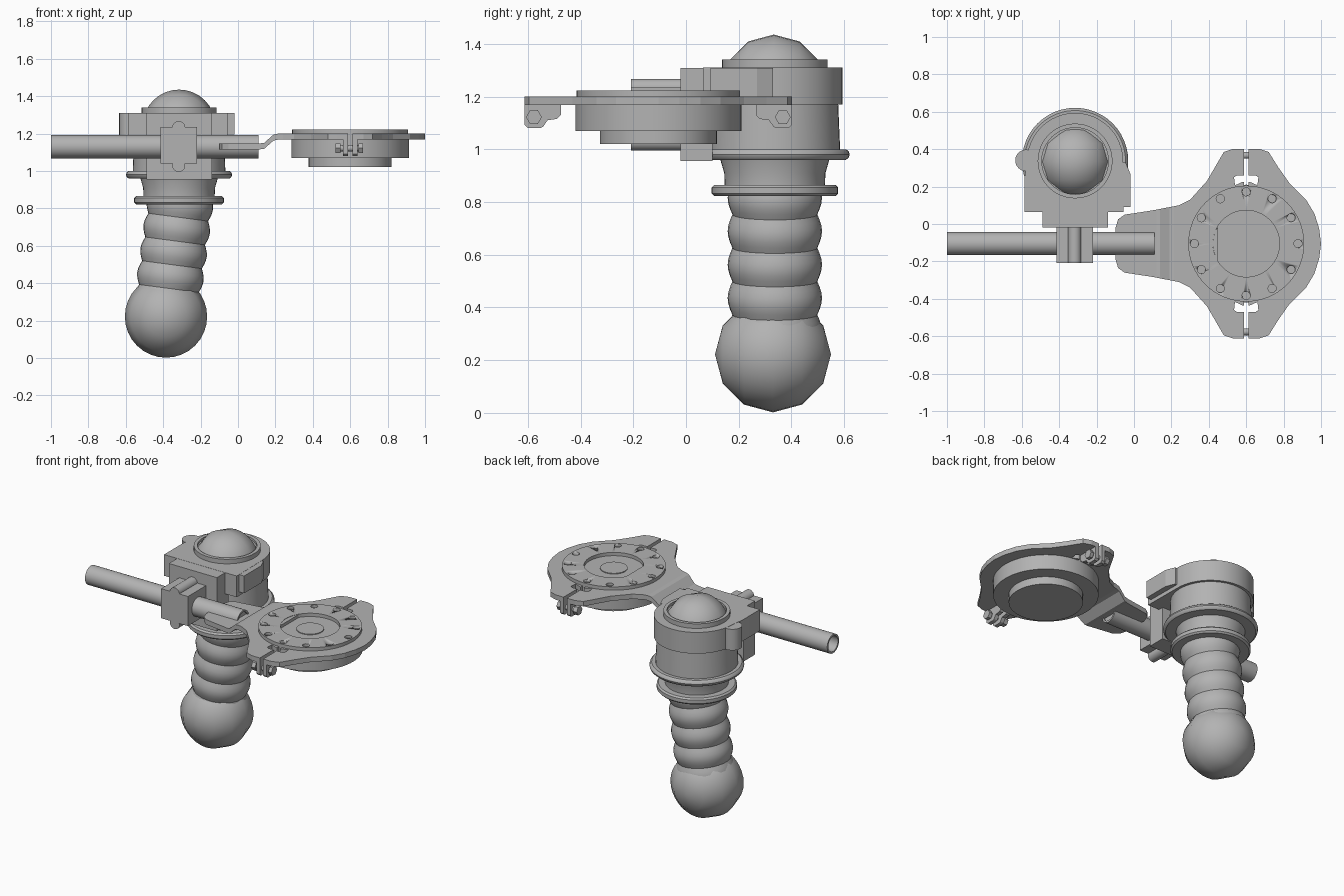
import bpy, bmesh
from math import sin, cos, pi, radians, atan2
from mathutils import Matrix, Vector

if "Cube" in bpy.data.objects:
    bpy.data.objects.remove(bpy.data.objects["Cube"])

grey = bpy.data.materials.new("plain grey")
grey.use_nodes = True
GREY = (0.45, 0.45, 0.45, 1)
grey.diffuse_color = GREY
grey.node_tree.nodes["Principled BSDF"].inputs["Base Color"].default_value = GREY

HEAD = Vector((-0.315, 0.337, 0))
RING = Vector((0.6, -0.105, 0))
TUBE = Vector((0, -0.105, 1.13))


def finish(bm, name, smooth=True, angle=35):
    bmesh.ops.remove_doubles(bm, verts=bm.verts, dist=1e-5)
    bmesh.ops.recalc_face_normals(bm, faces=bm.faces)
    mesh = bpy.data.meshes.new(name)
    bm.to_mesh(mesh)
    bm.free()
    mesh.materials.append(grey)
    ob = bpy.data.objects.new(name, mesh)
    bpy.context.collection.objects.link(ob)
    if smooth:
        activate(ob)
        bpy.ops.object.shade_smooth_by_angle(angle=radians(angle))
    return ob


def activate(ob):
    bpy.ops.object.select_all(action='DESELECT')
    ob.select_set(True)
    bpy.context.view_layer.objects.active = ob


def lathe(name, profile, matrix, segs=48, closed=False):
    """Turn (radius, height) points around local z."""
    bm = bmesh.new()
    verts = [bm.verts.new((r, 0, z)) for r, z in profile]
    edges = [bm.edges.new(p) for p in zip(verts, verts[1:])]
    if closed:
        edges.append(bm.edges.new((verts[-1], verts[0])))
    bmesh.ops.spin(bm, geom=verts + edges, cent=(0, 0, 0), axis=(0, 0, 1),
                   angle=2 * pi, steps=segs, use_merge=True)
    bm.transform(matrix)
    return finish(bm, name)


def prism(name, outline, z0, z1, smooth=True):
    bm = bmesh.new()
    face = bm.faces.new([bm.verts.new((x, y, z0)) for x, y in outline])
    top = bmesh.ops.extrude_face_region(bm, geom=[face])["geom"]
    bmesh.ops.translate(bm, vec=(0, 0, z1 - z0),
                        verts=[v for v in top if isinstance(v, bmesh.types.BMVert)])
    return finish(bm, name, smooth)


def box(name, lo, hi):
    outline = [(lo[0], lo[1]), (hi[0], lo[1]), (hi[0], hi[1]), (lo[0], hi[1])]
    return prism(name, outline, lo[2], hi[2], False)


def rod(name, a, b, r, segs=24):
    a, b = Vector(a), Vector(b)
    turn = (b - a).to_track_quat('Z', 'Y').to_matrix().to_4x4()
    n = (b - a).length
    return lathe(name, [(0, 0), (r, 0), (r, n), (0, n)],
                 Matrix.Translation(a) @ turn, segs)


def cut(ob, cutters):
    for c in cutters:
        mod = ob.modifiers.new("cut", 'BOOLEAN')
        mod.operation, mod.solver, mod.object = 'DIFFERENCE', 'EXACT', c
        activate(ob)
        bpy.ops.object.modifier_apply(modifier=mod.name)
        bpy.data.objects.remove(c)


def y_sphere(name, centre, radius):
    """Ball with its poles along y and few rings."""
    bm = bmesh.new()
    bmesh.ops.create_uvsphere(bm, u_segments=32, v_segments=6, radius=radius)
    bm.transform(Matrix.Translation(centre) @ Matrix.Rotation(pi / 2, 4, 'X'))
    return finish(bm, name)


at_head = Matrix.Translation(HEAD)
at_ring = Matrix.Translation(RING)

# Handle: end ball and ribbed, tilted grip
y_sphere("handle_ball", (-0.385, 0.33, 0.222), 0.22)
ribs, pitch = [(0, -0.62)], 0.128
for i in range(5):
    base = -0.60 + i * pitch
    ribs += [(0.161 + 0.018 * sin(pi * t / 6), base + pitch * t / 6) for t in range(6)]
ribs += [(0.165, 0.04), (0, 0.04)]
lathe("handle_grip", ribs, Matrix.Translation((-0.308, 0.337, 0.84))
      @ Matrix.Rotation(radians(7.5), 4, 'Y'), 32)

# Neck with two rounded flanges, then the round body
lathe("lower_flange", [(0, 0.822), (0.23, 0.822), (0.24, 0.832), (0.24, 0.855),
                       (0.23, 0.865), (0, 0.865)], at_head)
lathe("neck", [(0, 0.86), (0.19, 0.86), (0.192, 0.91), (0.208, 0.965), (0, 0.965)], at_head)
lathe("upper_flange", [(0, 0.96), (0.27, 0.96), (0.28, 0.968), (0.284, 0.98),
                       (0.28, 0.992), (0.27, 1.0), (0, 1.0)], at_head)
lathe("head_body", [(0, 0.99), (0.248, 0.99), (0.24, 1.18), (0, 1.18)], at_head)

# Head block: square front, round back
arc = [(HEAD.x + 0.257 * cos(a * pi / 24), HEAD.y + 0.257 * sin(a * pi / 24))
       for a in range(25)]
prism("head_block", [(-0.585, 0.065), (-0.055, 0.065)] + arc + [(-0.585, 0.25)], 1.17, 1.31)
prism("head_side_pad", [(-0.1, 0.092), (-0.02, 0.092), (-0.02, 0.27), (-0.045, 0.33),
                        (-0.1, 0.33)], 1.195, 1.309, False)
rod("head_side_boss", (-0.577, 0.34, 1.17), (-0.577, 0.34, 1.309), 0.058)

# Dome and its collar
lathe("dome_collar", [(0, 1.3), (0.2, 1.3), (0.2, 1.34), (0.178, 1.34),
                      (0.178, 1.325), (0, 1.325)], at_head)
y_sphere("dome", (HEAD.x, 0.333, 1.24), 0.195)

# Mounting plate and tube clamp
box("mount_plate", (-0.49, -0.02, 0.955), (-0.14, 0.1, 1.309))
box("tube_clamp", (-0.415, -0.208, 1.04), (-0.22, -0.01, 1.235))
for name, z in (("clamp_rib_top", 1.232), ("clamp_rib_bottom", 1.03)):
    rod(name, (-0.317, -0.208, z), (-0.317, -0.01, z), 0.035)

# Hollow cross tube
lathe("cross_tube", [(0.062, -1), (0.062, 0.11), (0.05, 0.11), (0.05, -1)],
      Matrix.Translation(TUBE) @ Matrix.Rotation(pi / 2, 4, 'Y'), 32, True)
rod("tube_plug", (-0.6, TUBE.y, TUBE.z), (0.1, TUBE.y, TUBE.z), 0.052)

# Bracket: symmetric outline, stepped down towards the tube
half = [(-0.1, 0.08), (-0.085, 0.13), (-0.05, 0.155), (0.1, 0.178), (0.24, 0.205),
        (0.3, 0.235), (0.39, 0.335), (0.48, 0.49), (0.53, 0.507), (0.67, 0.507),
        (0.72, 0.49), (0.77, 0.41), (0.83, 0.325), (0.92, 0.235), (0.965, 0.16),
        (0.99, 0.08), (1.0, 0)]
outline = half + [(x, -d) for x, d in reversed(half[:-1])]
bracket = prism("bracket", [(x, RING.y + d) for x, d in outline], 1.168, 1.2, False)
cutters = []
for s in (1, -1):
    gap = [(-0.012, 0.28), (0.012, 0.28), (0.012, 0.6), (-0.012, 0.6)]
    bone = [(-0.06, 0.312), (-0.02, 0.33), (0.02, 0.33), (0.06, 0.312),
            (0.065, 0.355), (0.05, 0.365), (-0.05, 0.365), (-0.065, 0.355)]
    for shape in (gap, bone):
        cutters.append(prism("cutter", [(RING.x + x, RING.y + s * d) for x, d in shape],
                             1.1, 1.3, False))
cut(bracket, cutters)
bm = bmesh.new()
bm.from_mesh(bracket.data)
for x in (0.12, 0.14, 0.19, 0.215):
    bmesh.ops.bisect_plane(bm, geom=bm.verts[:] + bm.edges[:] + bm.faces[:],
                           plane_co=(x, 0, 0), plane_no=(1, 0, 0))
for v in bm.verts:
    t = min(max((v.co.x - 0.13) / 0.075, 0), 1)
    v.co.z -= 0.052 * (1 - t * t * (3 - 2 * t))
bm.to_mesh(bracket.data)
bm.free()

# Pinch lugs and bolts under each split in the bracket
lug = [(0.37, 1.175), (0.37, 1.13), (0.385, 1.115), (0.42, 1.11), (0.437, 1.085),
       (0.45, 1.08), (0.495, 1.08), (0.507, 1.092), (0.507, 1.175)]
for s, side in ((1, "back"), (-1, "front")):
    for x, hand in ((0.562, "right"), (0.612, "left")):
        ob = prism(side + "_lug_" + hand, [(s * d, z) for d, z in lug], 0, 0.026, False)
        # stand the profile up so that it is extruded along x
        ob.data.transform(Matrix(((0, 0, 1, x), (1, 0, 0, RING.y),
                                  (0, 1, 0, 0), (0, 0, 0, 1))))
    y = RING.y + s * 0.472
    rod(side + "_bolt", (0.525, y, 1.122), (0.665, y, 1.122), 0.018, 16)
    rod(side + "_bolt_head", (0.52, y, 1.122), (0.548, y, 1.122), 0.03, 6)
    rod(side + "_bolt_nut", (0.645, y, 1.122), (0.668, y, 1.122), 0.03, 6)

# Round drum with a recessed top, raised hub and a ring of holes
drum = lathe("drum", [(0, 1.02), (0.222, 1.02), (0.222, 1.07), (0.315, 1.07),
                      (0.315, 1.168), (0.31, 1.168), (0.31, 1.222), (0.178, 1.222),
                      (0.178, 1.192), (0.082, 1.192), (0.082, 1.205), (0, 1.205)], at_ring, 64)
holes = []
for i in range(12):
    a = i * pi / 6
    p = RING + Vector((0.277 * cos(a), 0.277 * sin(a), 1.205))
    holes.append(rod("cutter", p, p + Vector((0, 0, 0.05)), 0.022, 16))
cut(drum, holes)
# flat side of the recess
flat = [(0.178 * cos(a), 0.178 * sin(a)) for a in [pi * (0.82 + 0.06 * i) for i in range(7)]]
prism("recess_flat", [(RING.x + x, RING.y + y) for x, y in flat], 1.19, 1.22, False)
